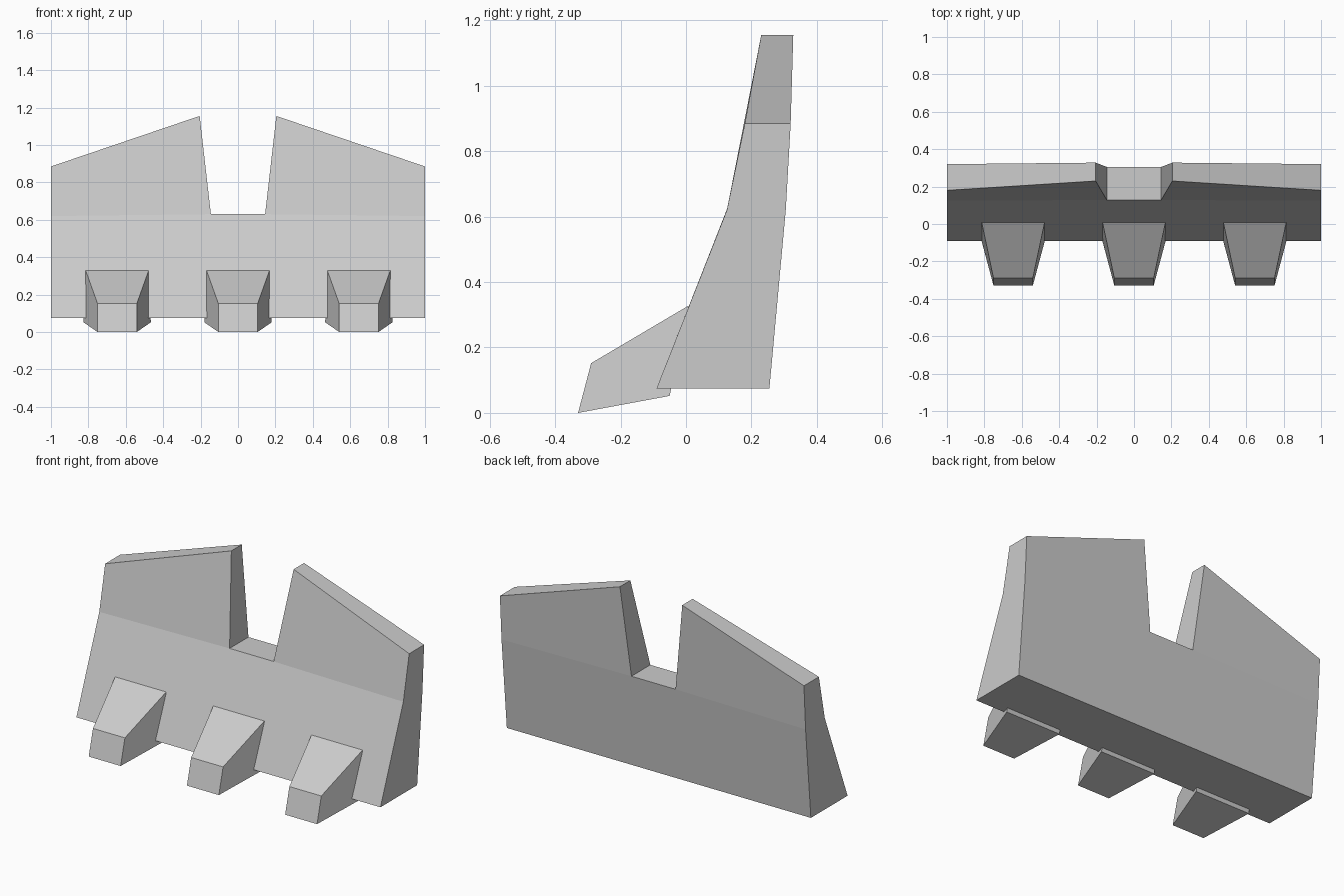
import bpy

if "Cube" in bpy.data.objects:
    bpy.data.objects.remove(bpy.data.objects["Cube"])


def make_object(name, verts, faces):
    mesh = bpy.data.meshes.new(name)
    mesh.from_pydata(verts, [], faces)
    mesh.update()
    obj = bpy.data.objects.new(name, mesh)
    bpy.context.collection.objects.link(obj)
    return obj


# Notched plate: right half outline as (x, z, front y, back y), then mirrored
half = [
    (1.0, 0.075, -0.09, 0.255),
    (1.0, 0.62, 0.125, 0.305),
    (1.0, 0.885, 0.18, 0.32),
    (0.205, 1.155, 0.23, 0.328),
    (0.145, 0.63, 0.128, 0.305),
]
outline = half + [(-x, z, f, b) for x, z, f, b in reversed(half)]
n = len(outline)
verts = [(x, f, z) for x, z, f, b in outline] + [(x, b, z) for x, z, f, b in outline]

# Lower band plus two upper wings, for the front and reversed for the back
panels = [(9, 0, 1, 4, 5, 8), (1, 2, 3, 4), (5, 6, 7, 8)]
faces = panels + [tuple(i + n for i in reversed(p)) for p in panels]
# Rim all the way round
faces += [(i, i + n, (i + 1) % n + n, (i + 1) % n) for i in range(n)]
make_object("plate", verts, faces)

# Tapered teeth: side profile as (half width, y, z)
profile = [
    (0.105, -0.33, 0.0),
    (0.18, -0.05, 0.052),
    (0.168, 0.008, 0.328),
    (0.105, -0.29, 0.152),
]
tooth_faces = [(0, 1, 2, 3), (7, 6, 5, 4)]
tooth_faces += [(i, i + 4, (i + 1) % 4 + 4, (i + 1) % 4) for i in range(4)]
for side, cx in (("left", -0.646), ("middle", 0.0), ("right", 0.646)):
    tooth = make_object(
        "tooth_" + side,
        [(w, y, z) for w, y, z in profile] + [(-w, y, z) for w, y, z in profile],
        tooth_faces,
    )
    tooth.location.x = cx
